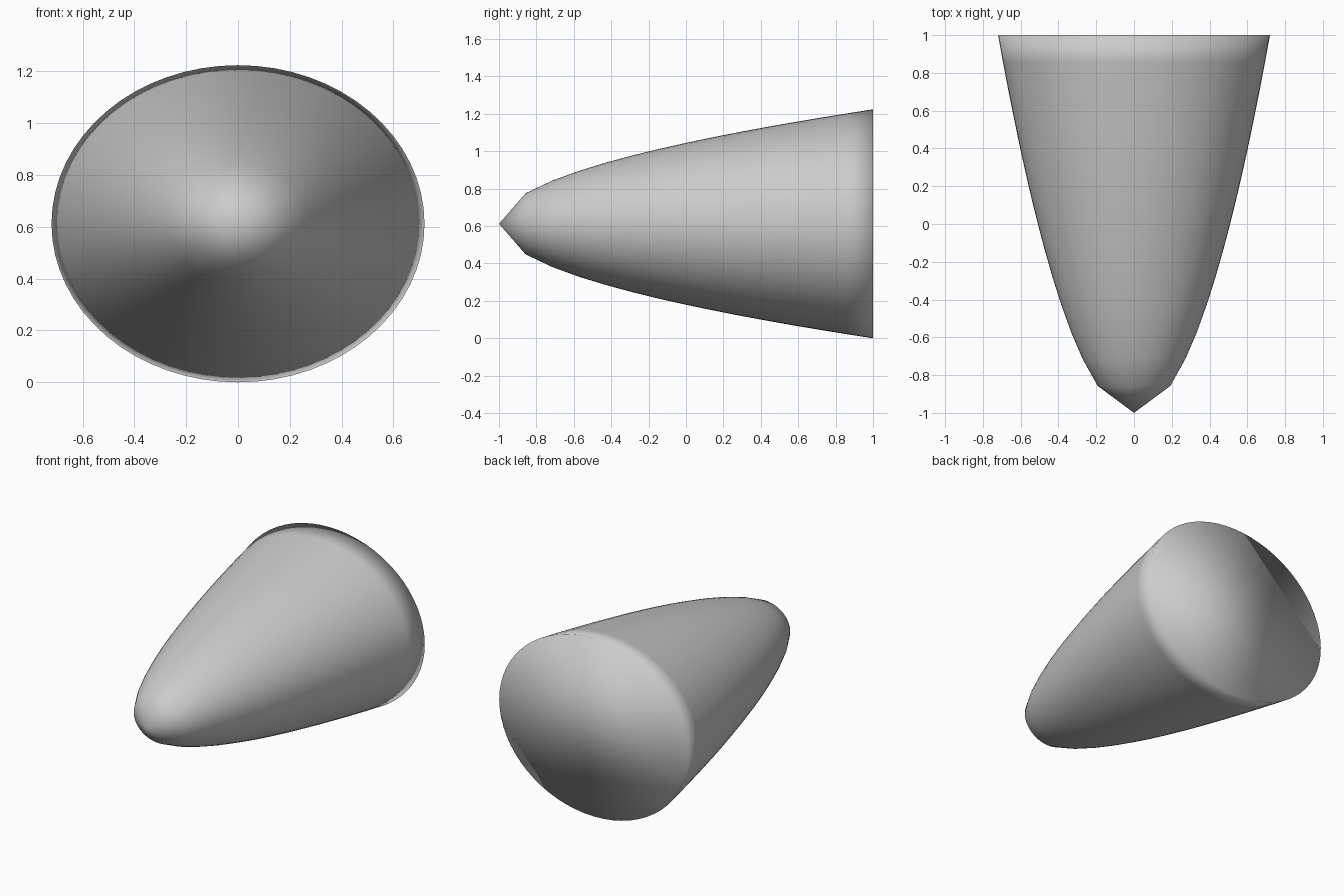
import bpy, bmesh
from math import sin, cos, tau, sqrt

if "Cube" in bpy.data.objects:
    bpy.data.objects.remove(bpy.data.objects["Cube"])

SIDES, RINGS = 64, 14
RX, RZ, LENGTH = 0.72, 0.612, 2.0

bm = bmesh.new()

# Tip, then elliptical rings following a parabolic profile
tip = bm.verts.new((0, -LENGTH / 2, RZ))
rings = []
for i in range(1, RINGS + 1):
    t = i / RINGS
    r = sqrt(t)
    rings.append([bm.verts.new((RX * r * cos(tau * k / SIDES),
                                LENGTH * (t - 0.5),
                                RZ + RZ * r * sin(tau * k / SIDES)))
                  for k in range(SIDES)])

# Nose fan, side walls and flat back cap
for k in range(SIDES):
    n = (k + 1) % SIDES
    bm.faces.new((tip, rings[0][k], rings[0][n]))
    for a, b in zip(rings, rings[1:]):
        bm.faces.new((a[k], b[k], b[n], a[n]))
bm.faces.new(rings[-1])
bmesh.ops.recalc_face_normals(bm, faces=bm.faces)

# Smooth all over, including the rim
for f in bm.faces:
    f.smooth = True

mesh = bpy.data.meshes.new("paraboloid")
bm.to_mesh(mesh)
bm.free()
bpy.context.collection.objects.link(bpy.data.objects.new("paraboloid", mesh))
